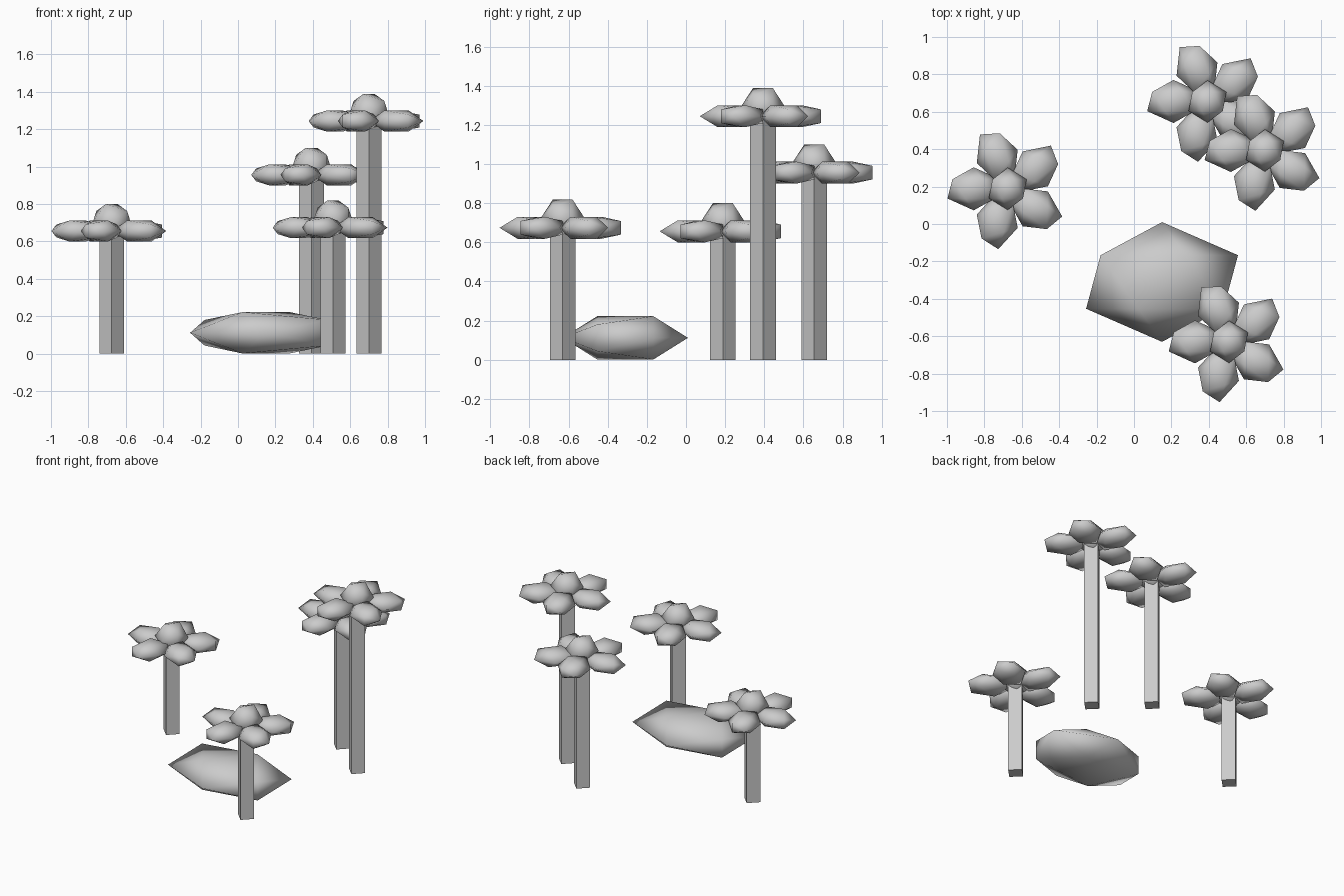
import bpy
from math import radians, pi
from mathutils import Matrix, Vector

cube = bpy.data.objects.get("Cube")
if cube:
    bpy.data.objects.remove(cube, do_unlink=True)

grey = bpy.data.materials.new("plain grey")
grey.use_nodes = True
colour = (0.6, 0.6, 0.6, 1)
grey.diffuse_color = colour
grey.node_tree.nodes["Principled BSDF"].inputs["Base Color"].default_value = colour


def finish(name, matrix, smooth):
    """Bake a transform into the active mesh, then name and shade it."""
    obj = bpy.context.object
    obj.name = name
    obj.data.transform(matrix)
    obj.data.materials.append(grey)
    if smooth:
        bpy.ops.object.shade_smooth()
    return obj


def faceted_ball(name, centre, scale, turn=0):
    """Twenty-sided ball lying with its pole along y, scaled then turned."""
    bpy.ops.mesh.primitive_ico_sphere_add(subdivisions=1, radius=1)
    matrix = (Matrix.Translation(centre) @ Matrix.Rotation(turn, 4, "Z")
              @ Matrix.Diagonal((*scale, 1)) @ Matrix.Rotation(-pi / 2, 4, "X"))
    return finish(name, matrix, True)


def flower(name, x, y, top):
    # Square stem with its corners on the axes
    height = top - 0.13
    bpy.ops.mesh.primitive_cylinder_add(vertices=4, radius=0.066, depth=height)
    finish(name + "_stem", Matrix.Translation((x, y, height / 2)), False)
    # Domed middle
    faceted_ball(name + "_middle", (x, y, top - 0.096), (0.113,) * 3)
    # Ring of five flat petals
    for i in range(5):
        turn = radians(36 + 72 * i)
        out = Matrix.Rotation(turn, 3, "Z") @ Vector((0.182, 0, 0))
        faceted_ball(f"{name}_petal_{i + 1}", out + Vector((x, y, top - 0.144)),
                     (0.157, 0.115, 0.066), turn)


flower("left_short_flower", 0.508, -0.63, 0.818)
flower("right_short_flower", -0.675, 0.188, 0.80)
flower("medium_flower", 0.393, 0.655, 1.10)
flower("tall_flower", 0.70, 0.393, 1.388)

# Low flattened rock between the flowers
faceted_ball("rock", (0.15, -0.31, 0.112), (0.454, 0.32, 0.13))
